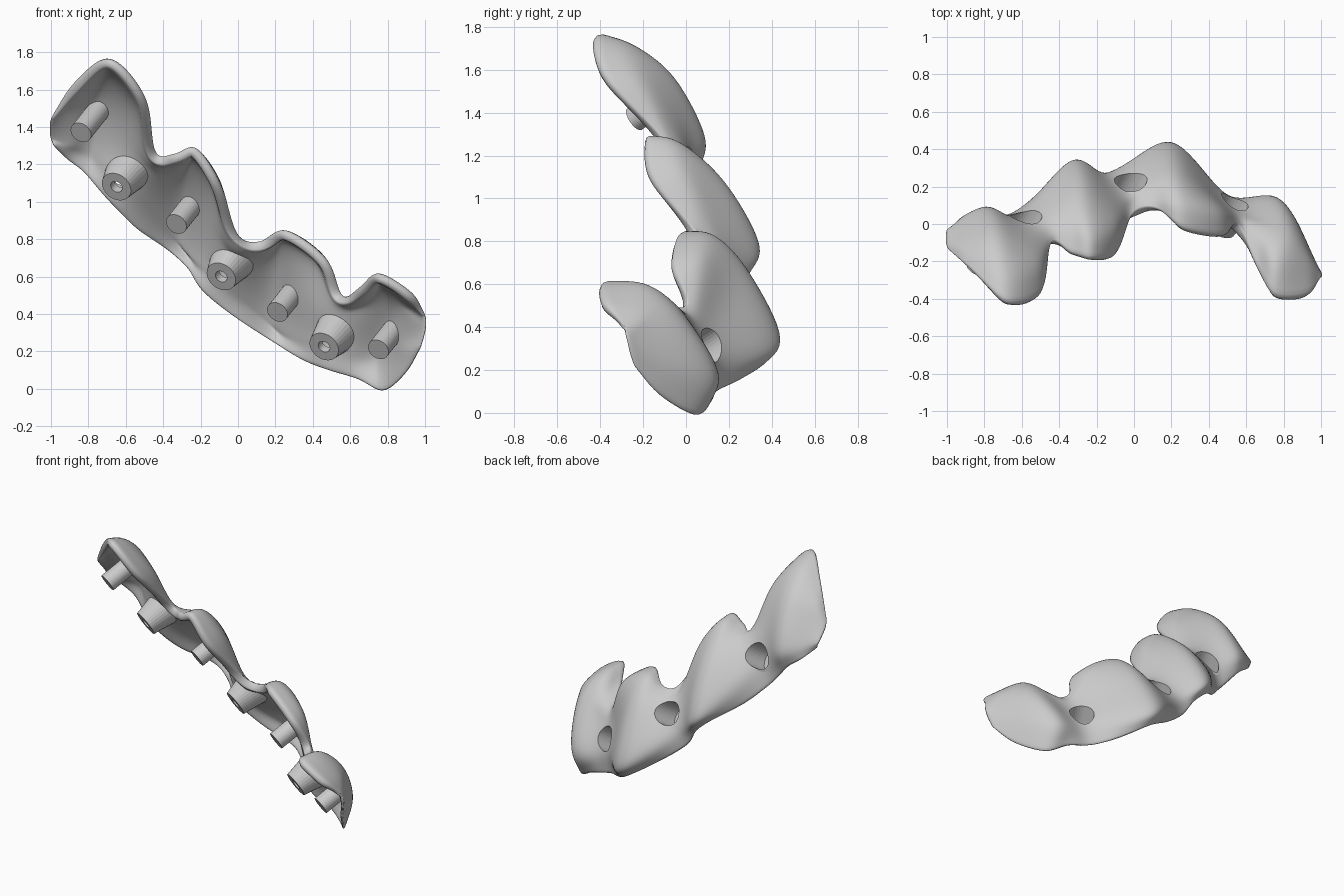
import bpy, bmesh, math
from mathutils import Vector
from mathutils.bvhtree import BVHTree

if "Cube" in bpy.data.objects:
    bpy.data.objects.remove(bpy.data.objects["Cube"])

# Rails running along the shell from upper left to lower right (x, y, z)
LOWER_EDGE = [(-.99, -.04, 1.30), (-.92, .04, 1.23), (-.83, .06, 1.16), (-.75, .05, 1.07),
              (-.66, .06, .97), (-.54, .14, .85), (-.38, .27, .74), (-.27, .28, .64),
              (-.19, .26, .52), (-.02, .31, .38), (.18, .38, .25), (.34, .26, .155),
              (.48, .15, .10), (.64, .12, .05), (.78, .05, -.015), (.90, -.12, .08), (.98, -.24, .22)]
BELLY = [(-1.005, -.03, 1.34), (-.79, .09, 1.29), (-.60, .05, 1.12), (-.33, .34, .80), (-.12, .27, .62),
         (.20, .44, .35), (.51, .15, .24), (.79, .13, .18), (1, -.26, .28)]
BACK = [(-1.01, -.06, 1.38), (-.74, -.05, 1.56), (-.51, 0, 1.22), (-.27, .19, 1.06), (-.04, .17, .75),
        (.24, .28, .66), (.54, .08, .39), (.84, -.03, .45), (1.01, -.27, .33)]
SHOULDER = [(-1.01, -.10, 1.42), (-.89, -.14, 1.58), (-.70, -.24, 1.715), (-.52, -.20, 1.54),
            (-.46, -.06, 1.26), (-.35, -.02, 1.23), (-.23, -.03, 1.26), (-.10, 0, 1.10),
            (-.02, .10, .80), (.10, .14, .77), (.25, .13, .83), (.45, .08, .70), (.55, .04, .47),
            (.66, -.05, .50), (.77, -.18, .60), (.92, -.20, .49), (1.01, -.28, .37)]
LIP = [(-1, -.13, 1.45), (-.87, -.25, 1.65), (-.68, -.42, 1.775), (-.49, -.38, 1.56),
       (-.44, -.10, 1.27), (-.34, -.16, 1.26), (-.22, -.19, 1.29), (-.09, -.17, 1.09),
       (0, .06, .83), (.12, .08, .79), (.26, -.03, .85), (.48, -.07, .69), (.56, 0, .50),
       (.65, -.23, .55), (.75, -.39, .62), (.93, -.39, .52), (1, -.28, .40)]


def spline(pts, t):
    """Catmull-Rom point at t in 0..1."""
    pts = [Vector(p) for p in pts]
    n = len(pts) - 1
    i = min(int(t * n), n - 1)
    f = t * n - i
    b, c = pts[i], pts[i + 1]
    a = pts[i - 1] if i else b * 2 - c
    d = pts[i + 2] if i + 2 <= n else c * 2 - b
    return 0.5 * (2 * b + (c - a) * f + (2 * a - 5 * b + 4 * c - d) * f * f
                  + (3 * b - a - 3 * c + d) * f ** 3)


def make(name, verts, faces, smooth=True):
    me = bpy.data.meshes.new(name)
    me.from_pydata(verts, [], faces)
    ob = bpy.data.objects.new(name, me)
    bpy.context.collection.objects.link(ob)
    for p in me.polygons:
        p.use_smooth = smooth
    return ob


# Lobed shell: lofted sheet, thickened towards the front, thin at lower edge and ends
NU, NV = 80, 16
verts = []
for i in range(NU + 1):
    column = [spline(r, i / NU) for r in (LOWER_EDGE, BELLY, BACK, SHOULDER, LIP)]
    verts += [spline(column, j / NV) for j in range(NV + 1)]
faces = [(k, k + NV + 1, k + NV + 2, k + 1)
         for i in range(NU) for j in range(NV) for k in [i * (NV + 1) + j]]
shell = make("lobed_shell", verts, faces)
wall = shell.vertex_groups.new(name="wall")
for k in range(len(verts)):
    i, j = divmod(k, NV + 1)
    wall.add([k], min(1, .25 + j / 5, .25 + i / 6, .25 + (NU - i) / 6), 'REPLACE')
solid = shell.modifiers.new("thickness", 'SOLIDIFY')
solid.thickness, solid.offset = 0.055, 1
solid.vertex_group = "wall"
shell.modifiers.new("rounding", 'SUBSURF').levels = 1
shell.modifiers["rounding"].render_levels = 1
sheet = BVHTree.FromPolygons(verts, faces)

AXIS = Vector((.12, .22, .15)).normalized()      # from tip towards shell
SIDE = AXIS.cross(Vector((0, 0, 1))).normalized()
UP = SIDE.cross(AXIS)


def ring(center, r, n):
    return [Vector(center) + r * (SIDE * math.cos(a) + UP * math.sin(a))
            for a in (2 * math.pi * k / n for k in range(n))]


def tube(name, low, high):
    n = len(low)
    sides = [(k, (k + 1) % n, (k + 1) % n + n, k + n) for k in range(n)]
    ob = make(name, low + high, sides + [tuple(range(n))[::-1], tuple(range(n, 2 * n))], False)
    bm = bmesh.new()
    bm.from_mesh(ob.data)
    bmesh.ops.recalc_face_normals(bm, faces=bm.faces)
    bm.to_mesh(ob.data)
    bm.free()
    return ob


def post(name, tip, r_tip, r_base, n=32):
    """Post whose base ring is projected into the shell wall."""
    low, base = ring(tip, r_tip, n), []
    depth = (sheet.ray_cast(Vector(tip), AXIS)[3] or 0.2) - 0.02
    for p in ring(tip, r_base, n):
        d = sheet.ray_cast(p, AXIS)[3]
        d = depth if d is None else min(max(d - 0.02, depth - 0.08), depth + 0.08)
        base.append(p + AXIS * d)
    return tube(name, low, base)


def cut(target, cutter):
    m = target.modifiers.new("hole", 'BOOLEAN')
    m.operation, m.object, m.solver = 'DIFFERENCE', cutter, 'EXACT'
    cutter.hide_render = True
    cutter.hide_set(True)


# Locating pins, one per lobe
for k, tip in enumerate([(-.84, -.24, 1.37), (-.33, .02, .88), (.21, .12, .41), (.75, -.16, .21)]):
    post(f"pin_{k + 1}", tip, .06, .06)

# Screw bosses in the valleys, counterbored from behind
for k, tip in enumerate([(-.65, -.09, 1.08), (-.09, .10, .60), (.46, -.02, .225)]):
    boss = post(f"screw_boss_{k + 1}", tip, .085, .12)
    tip = Vector(tip)
    bore = tube(f"counterbore_cutter_{k + 1}", ring(tip + AXIS * .05, .08, 32),
                ring(tip + AXIS * .45, .08, 32))
    hole = tube(f"screw_hole_cutter_{k + 1}", ring(tip - AXIS * .1, .034, 24),
                ring(tip + AXIS * .15, .034, 24))
    for cutter in (bore, hole):
        cut(boss, cutter)
    cut(shell, bore)
